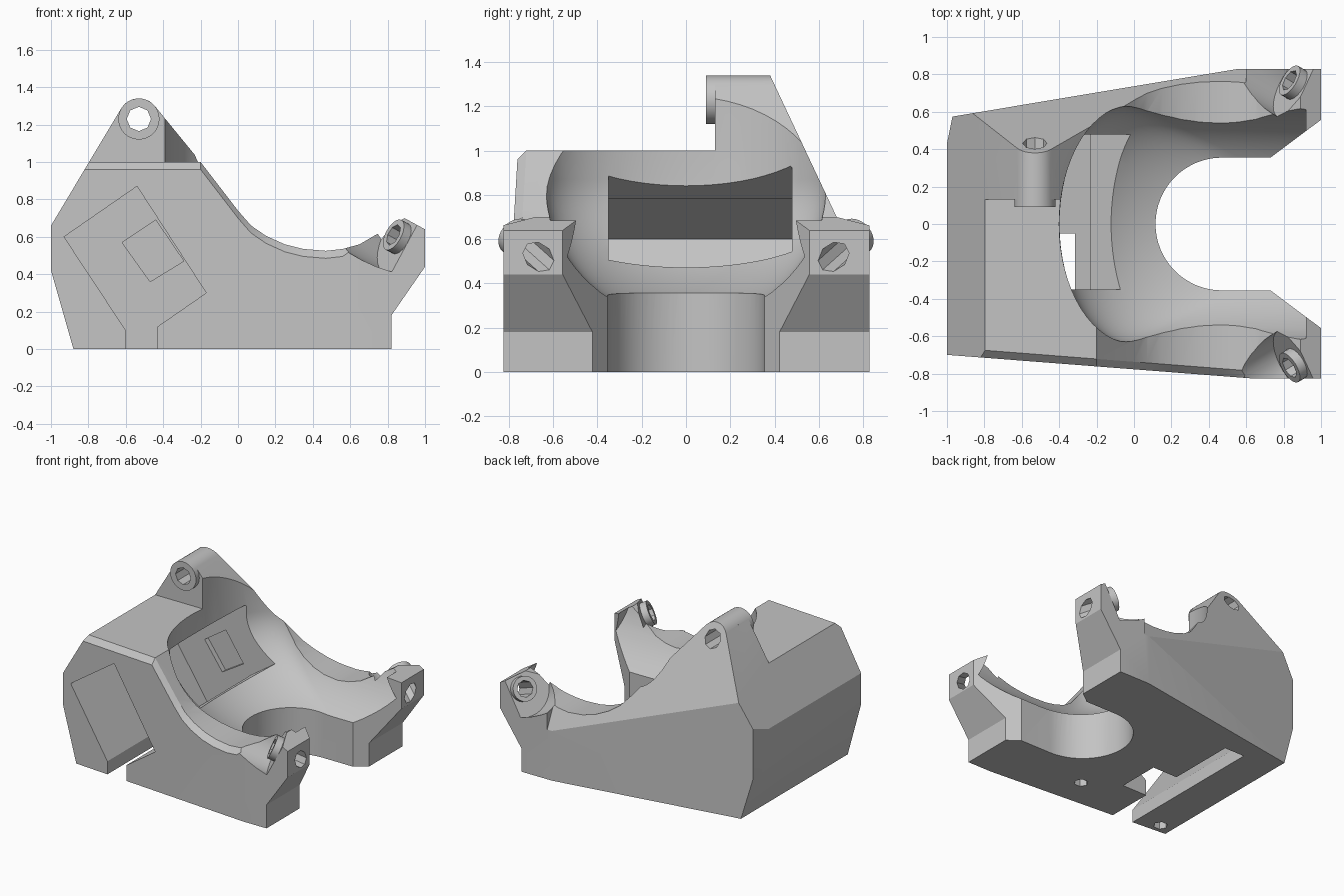
import bpy, bmesh
from math import sin, cos, pi, radians, sqrt
from mathutils import Vector

if "Cube" in bpy.data.objects:
    bpy.data.objects.remove(bpy.data.objects["Cube"])

grey = bpy.data.materials.new("plain grey")
grey.use_nodes = True
grey.diffuse_color = (0.55, 0.55, 0.55, 1)
grey.node_tree.nodes["Principled BSDF"].inputs["Base Color"].default_value = (0.55, 0.55, 0.55, 1)


def loft(name, rings):
    """Skin equal-length closed rings and cap both ends."""
    bm = bmesh.new()
    rows = [[bm.verts.new(p) for p in ring] for ring in rings]
    n = len(rows[0])
    for a, b in zip(rows, rows[1:]):
        for i in range(n):
            j = (i + 1) % n
            bm.faces.new((a[i], a[j], b[j], b[i]))
    bm.faces.new(rows[0])
    bm.faces.new(rows[-1])
    bmesh.ops.recalc_face_normals(bm, faces=bm.faces)
    mesh = bpy.data.meshes.new(name)
    bm.to_mesh(mesh)
    bm.free()
    mesh.materials.append(grey)
    obj = bpy.data.objects.new(name, mesh)
    bpy.context.collection.objects.link(obj)
    return obj


def prism(name, pts, lo, hi, axis):
    """Extrude a 2D outline along one axis."""
    def place(p, t):
        v = list(p)
        v.insert(axis, t)
        return v
    return loft(name, [[place(p, t) for p in pts] for t in (lo, hi)])


def box(name, x, y, z):
    return prism(name, [(x[0], y[0]), (x[1], y[0]), (x[1], y[1]), (x[0], y[1])], z[0], z[1], 2)


def rod(name, start, end, radius, sides):
    """Cylinder between two points."""
    start, end = Vector(start), Vector(end)
    turn = (end - start).to_track_quat('Z', 'Y')
    ring = [turn @ Vector((radius * cos(2 * pi * i / sides), radius * sin(2 * pi * i / sides), 0))
            for i in range(sides)]
    return loft(name, [[start + p for p in ring], [end + p for p in ring]])


def half_space(co, normal):
    normal = Vector(normal).normalized()
    return rod("clip", co, Vector(co) + normal * 4, 6, 4)


def combine(target, tool, op='DIFFERENCE'):
    tool.hide_render = True
    mod = target.modifiers.new("cut", 'BOOLEAN')
    mod.operation, mod.solver, mod.object = op, 'EXACT', tool
    with bpy.context.temp_override(object=target, active_object=target):
        bpy.ops.object.modifier_apply(modifier=mod.name)
    bpy.data.objects.remove(tool)


# Side outline: base, arm tip, arm saddle, lug, rear slope
LUG = (-0.53, 1.23)
outline = [(-0.88, 0), (0.82, 0), (0.82, 0.18), (1, 0.44), (1, 0.64), (0.89, 0.7), (0.65, 0.56),
           (0.56, 0.535), (0.47, 0.525), (0.35, 0.535), (0.25, 0.56), (0.15, 0.605),
           (0.07, 0.66), (0, 0.74), (-0.2, 1)]
outline += [(LUG[0] + 0.11 * cos(radians(a)), LUG[1] + 0.11 * sin(radians(a)))
            for a in range(38, 150, 11)]
outline += [(-1, 0.66), (-1, 0.42)]


def front_y(x):
    return -0.777 - 0.0774 * x


def drop(x, z):
    return 0.04 if -0.3 < x < 0.64 and z > 0.5 else 0


body = loft("cradle_body", [
    [(x, front_y(x), z - drop(x, z)) for x, z in outline],
    [(x, front_y(x) + 0.04, z) for x, z in outline],
    [(x, 1, z) for x, z in outline]])

# Outer walls: square front arm, tapered back, rear corner, top edge chamfer
for co, normal in [((0, -0.825, 0), (0, -1, 0)),
                   ((0, 0.83, 0), (0, 1, 0)),
                   ((0.56, 0.83, 0), (-0.167, 1, 0)),
                   ((-1, 0.43, 0), (-0.98, 0.2, 0)),
                   ((0, -0.777, 0.96), (-0.0774, -1, 1))]:
    combine(body, half_space(co, normal))

# Flat top in front of the lug, sloping back behind it
combine(body, box("top_cut", (-2, 2), (-2, 0.13), (1, 2)))
combine(body, prism("back_slope_cut", [(0.145, 1.84), (0.944, 0.14), (2, 0.14), (2, 1.84)], -2, 0.6, 0))

# Lug barrel
combine(body, rod("lug_barrel", (LUG[0], 0.09, LUG[1]), (LUG[0], 0.25, LUG[1]), 0.11, 32), 'UNION')

# Rounded bowl, narrowing downwards
rings = []
for z in [0.29 + 0.58 * i / 16 for i in range(17)] + [1.6]:
    w = sqrt(0.64 ** 2 - max(0, 0.87 - z) ** 2)
    d = 0.64 - w
    end = 0.9 + 0.7 * d
    arc = [(2 * d + 0.4 * cos(pi / 2 + pi * i / 32), w * sin(pi / 2 + pi * i / 32), z)
           for i in range(33)]
    rings.append([(end, w, z)] + arc + [(end, -w, z)])
combine(body, loft("bowl_cut", rings))

# U-shaped opening through the floor
u = [(0.47 + 0.355 * cos(pi / 2 + pi * i / 32), 0.355 * sin(pi / 2 + pi * i / 32)) for i in range(33)]
u += [(0.73, -0.355), (1.1, -0.632), (1.1, 0.632), (0.73, 0.355)]
combine(body, prism("floor_opening_cut", u, -1, 2, 2))

# Tilted slot from the front, its foot channel and the window into the bowl
slot = [(-0.93, 0.6), (-0.54, 0.87), (-0.17, 0.3), (-0.43, 0.12), (-0.43, -0.1), (-0.6, -0.1), (-0.6, 0.1)]
combine(body, prism("slot_cut", slot, -1, 0.48, 1))
combine(body, prism("window_cut", [(-0.53, 0.75), (-0.27, 0.37), (0.0, 0.557), (-0.27, 0.93)], -0.35, 0.479, 1))
recess = [(-0.62, 0.57), (-0.44, 0.69), (-0.29, 0.47), (-0.47, 0.36)]
combine(body, prism("slot_recess_cut", recess, 0.4, 0.52, 1))
combine(body, box("base_hatch_cut", (-0.5, -0.22), (-0.38, -0.05), (-0.1, 0.2)))

# Arm tips: screw clearance, raised collar and bore
for s in (-1, 1):
    base = Vector((0.87, s * 0.745, 0.59))
    axis = Vector((-0.78, s * 0.47, 0.42)).normalized()
    combine(body, rod("screw_clearance", base, base + axis * 0.6, 0.2, 32))
    combine(body, rod("screw_collar", base - axis * 0.03, base + axis * 0.05, 0.09, 24), 'UNION')
    combine(body, rod("screw_bore", base - axis * 0.4, base + axis * 0.2, 0.06, 8))

# Lug bore and base holes
combine(body, rod("lug_bore", (LUG[0], -0.1, LUG[1]), (LUG[0], 1, LUG[1]), 0.065, 8))
for x, y in [(0.03, -0.54), (-0.78, -0.64)]:
    combine(body, rod("base_hole", (x, y, -0.1), (x, y, 0.15), 0.05, 6))

# Soft curves, crisp edges
bpy.ops.object.select_all(action='DESELECT')
body.select_set(True)
bpy.context.view_layer.objects.active = body
bpy.ops.object.shade_smooth_by_angle(angle=radians(25))
